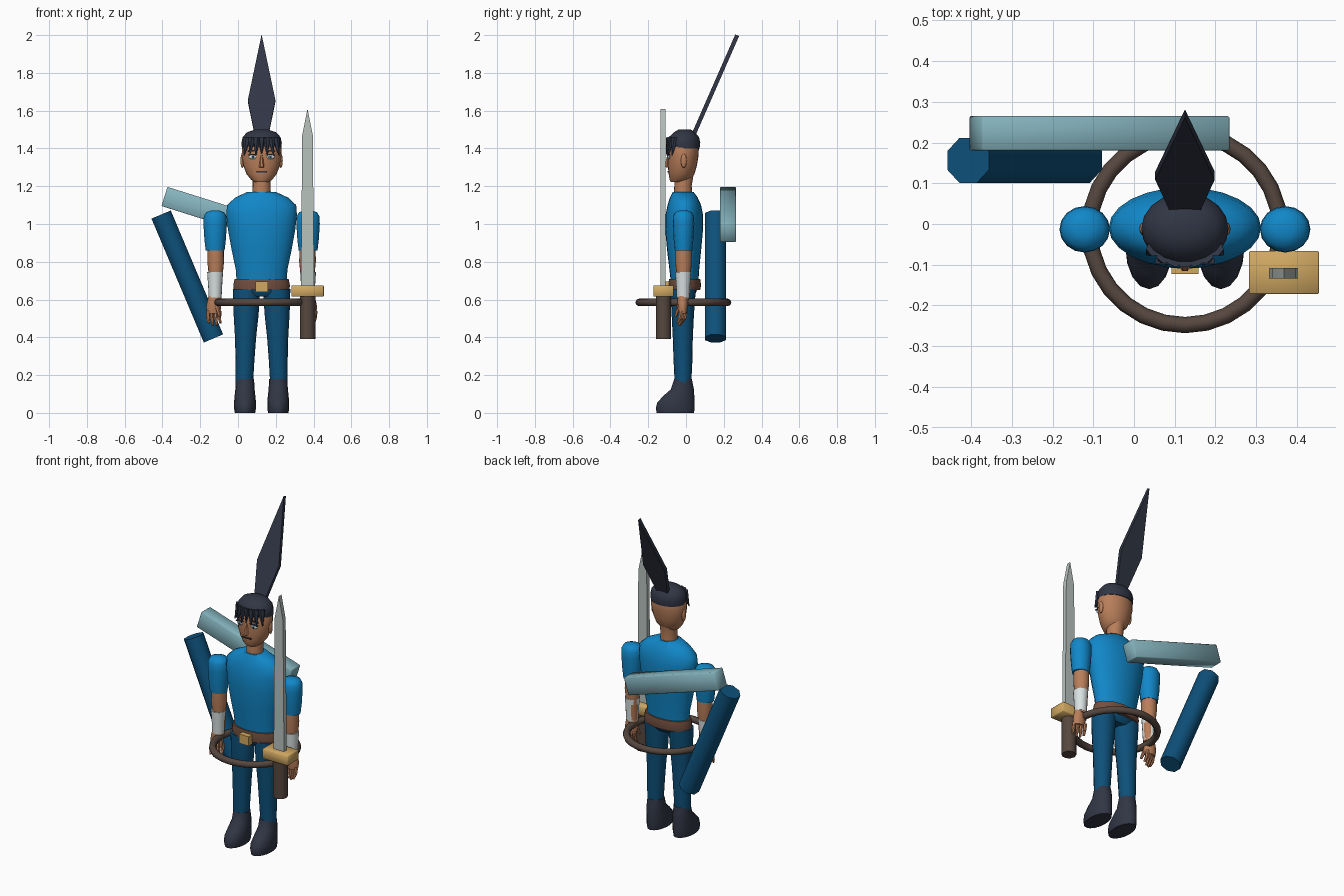
import bpy, bmesh, math
from mathutils import Vector, Matrix

if "Cube" in bpy.data.objects:
    bpy.data.objects.remove(bpy.data.objects["Cube"])

CX = 0.125  # middle of the figure


def mat(name, r, g, b):
    m = bpy.data.materials.new(name)
    lin = [((c / 255 + 0.055) / 1.055) ** 2.4 for c in (r, g, b)]
    m.diffuse_color = (*lin, 1)
    m.use_nodes = True
    m.node_tree.nodes["Principled BSDF"].inputs["Base Color"].default_value = m.diffuse_color
    return m


BLUE = mat("shirt blue", 17, 135, 200)
NAVY = mat("navy", 13, 80, 122)
DARK = mat("charcoal", 49, 54, 69)
SKIN = mat("skin", 184, 126, 90)
BROWN = mat("brown", 86, 71, 63)
LEATHER = mat("belt leather", 116, 80, 64)
GOLD = mat("gold", 208, 168, 98)
PALE = mat("pale blue", 132, 178, 188)
STEEL = mat("steel", 184, 194, 190)
WHITE = mat("white cloth", 218, 226, 226)


def finish(bm, name, material):
    bmesh.ops.recalc_face_normals(bm, faces=bm.faces)
    me = bpy.data.meshes.new(name)
    bm.to_mesh(me)
    bm.free()
    me.materials.append(material)
    ob = bpy.data.objects.new(name, me)
    bpy.context.collection.objects.link(ob)
    return ob


def loft(name, material, rings, n=20):
    """Stack of ellipses; each ring is (z, x centre, half width, front y, back y)."""
    bm = bmesh.new()
    loops = []
    for z, cx, rx, y0, y1 in rings:
        cy, ry = (y0 + y1) / 2, (y1 - y0) / 2
        loops.append([bm.verts.new((cx + rx * math.cos(2 * math.pi * i / n),
                                    cy + ry * math.sin(2 * math.pi * i / n), z)) for i in range(n)])
    for a, b in zip(loops, loops[1:]):
        for i in range(n):
            j = (i + 1) % n
            bm.faces.new((a[i], a[j], b[j], b[i]))
    bm.faces.new(loops[0])
    bm.faces.new(loops[-1])
    return finish(bm, name, material)


def rod(name, material, a, b, r1, r2, n=8):
    """Tapered cylinder from a to b."""
    a, b = Vector(a), Vector(b)
    d = b - a
    bm = bmesh.new()
    m = (Matrix.Translation((a + b) / 2) @ d.to_track_quat('Z', 'Y').to_matrix().to_4x4()
         @ Matrix.Rotation(math.pi / n, 4, 'Z'))
    bmesh.ops.create_cone(bm, cap_ends=True, segments=n, radius1=r1, radius2=r2, depth=d.length, matrix=m)
    return finish(bm, name, material)


def box(name, material, centre, size, tilt=0, bevel=0):
    bm = bmesh.new()
    bmesh.ops.create_cube(bm, size=1, matrix=Matrix.Translation(centre)
                          @ Matrix.Rotation(tilt, 4, 'Y') @ Matrix.Diagonal((*size, 1)))
    if bevel:
        bmesh.ops.bevel(bm, geom=bm.edges[:], offset=bevel, segments=1, affect='EDGES')
    return finish(bm, name, material)


def ball(name, material, centre, radii):
    bm = bmesh.new()
    bmesh.ops.create_uvsphere(bm, u_segments=12, v_segments=8, radius=1,
                              matrix=Matrix.Translation(centre) @ Matrix.Diagonal((*radii, 1)))
    return finish(bm, name, material)


def plate(name, material, half_outline, thick):
    """Flat symmetric shape in xz from (half width, z) points, extruded along y."""
    pts = half_outline + [(-x, z) for x, z in reversed(half_outline) if x > 0]
    bm = bmesh.new()
    f = bm.faces.new([bm.verts.new((x, -thick / 2, z)) for x, z in pts])
    ext = bmesh.ops.extrude_face_region(bm, geom=[f])
    bmesh.ops.translate(bm, vec=(0, thick, 0),
                        verts=[v for v in ext["geom"] if isinstance(v, bmesh.types.BMVert)])
    return finish(bm, name, material)


# Torso, belt and hips
loft("shirt", BLUE, [(z, CX, r, a, b) for z, r, a, b in (
    (.69, .132, -.08, .065), (.76, .137, -.088, .07), (.86, .158, -.1, .08), (.97, .178, -.11, .09),
    (1.05, .187, -.108, .09), (1.1, .183, -.098, .08), (1.14, .14, -.085, .062), (1.17, .075, -.07, .04))], 24)
loft("belt", LEATHER, [(z, CX, r, a, b) for z, r, a, b in (
    (.65, .147, -.09, .075), (.675, .15, -.094, .08), (.71, .143, -.09, .075))], 24)
loft("hips", NAVY, [(.615, CX, .11, -.06, .035), (.64, CX, .135, -.078, .055), (.665, CX, .14, -.082, .062)])
box("buckle", GOLD, (CX, -.105, .667), (.066, .035, .056))

# Neck and head
loft("neck", SKIN, [(1.14, CX, .05, -.065, .035), (1.2, CX, .047, -.062, .03), (1.26, CX, .048, -.06, .04)])
loft("head", SKIN, [(z, CX, r, a, b) for z, r, a, b in (
    (1.222, .04, -.08, .0), (1.235, .056, -.087, .025), (1.265, .08, -.092, .045), (1.31, .097, -.096, .058),
    (1.36, .106, -.098, .066), (1.4, .104, -.096, .068), (1.44, .09, -.08, .06))], 24)
rod("nose", SKIN, (CX, -.094, 1.365), (CX, -.103, 1.3), .006, .014, 6)
box("mouth", DARK, (CX, -.094, 1.277), (.056, .008, .007))

# Hair cap, bangs and raised ponytail
loft("hair_cap", DARK, [(z, CX, r, a, b) for z, r, a, b in (
    (1.4, .104, -.088, .073), (1.43, .107, -.1, .077), (1.46, .1, -.092, .07),
    (1.485, .078, -.066, .05), (1.5, .035, -.04, .025))], 18)
for i in range(-3, 4):
    x = i * .029
    y = -.015 - .09 * math.sqrt(1 - (x / .12) ** 2)
    rod("bang", DARK, (CX + x * .85, y + .018, 1.455), (CX + x * 1.08, y + .002, 1.37 - .008 * (i % 2)), .022, .002, 6)
tail = plate("ponytail", DARK, [(.032, 0), (.073, .22), (0, .6)], .022)
tail.location = (CX, .03, 1.45)
tail.rotation_euler = (math.radians(-23.7), 0, 0)

# Paired parts: face, arms, hands, legs, boots
for s in (-1, 1):
    ball("ear", SKIN, (CX + s * .102, -.012, 1.335), (.01, .016, .038))
    ex = CX + s * .046
    ball("eye", WHITE, (ex, -.09, 1.355), (.023, .007, .012))
    ball("iris", PALE, (ex, -.096, 1.355), (.009, .004, .011))
    ball("pupil", DARK, (ex, -.099, 1.355), (.005, .003, .006))
    box("eyelash", DARK, (ex, -.092, 1.368), (.05, .014, .005), s * .1)
    box("eyebrow", DARK, (ex, -.091, 1.388), (.052, .012, .008), s * .1)

    ax = CX + s * .246
    loft("sleeve", BLUE, [(z, ax + s * o, r, -.013 - r * .92, -.013 + r * .92) for z, o, r in (
        (.86, 0, .05), (.92, 0, .057), (1.0, 0, .062), (1.04, 0, .06), (1.062, 0, .048), (1.072, 0, .02))], 16)
    loft("forearm", SKIN, [(z, ax - s * .003, r, -.013 - r, -.013 + r) for z, r in (
        (.6, .03), (.74, .038), (.8, .044), (.87, .043))], 16)
    loft("bracer", WHITE, [(z, ax, r, -.015 - r, -.015 + r) for z, r in (
        (.61, .034), (.67, .037), (.745, .042))], 16)
    hx = ax + s * .008
    loft("palm", SKIN, [(z, hx, rx, -.018 - ry, -.018 + ry) for z, rx, ry in (
        (.525, .034, .022), (.56, .04, .027), (.59, .034, .028), (.62, .026, .026))], 12)
    for k in range(4):
        fx = hx + (k - 1.5) * .02
        fy = -.012 - (k - 1.5) * .008 * s
        tip = .475 - (.012 if k in (1, 2) else 0)
        rod("finger", SKIN, (fx, fy, .54), (fx, fy - .008, .5), .011, .01, 6)
        rod("fingertip", SKIN, (fx, fy - .008, .503), (fx - s * .006, fy - .022, tip), .01, .006, 6)
    rod("thumb", SKIN, (hx - s * .015, -.035, .575), (hx - s * .032, -.055, .51), .013, .007, 6)

    lx = CX + s * .082
    loft("leg", NAVY, [(z, lx + s * o, r, a, b) for z, o, r, a, b in (
        (.16, .009, .046, -.06, .028), (.28, .006, .05, -.066, .034), (.4, .003, .056, -.07, .036),
        (.52, 0, .066, -.076, .042), (.6, -.001, .07, -.08, .048), (.655, -.001, .071, -.08, .052))], 16)
    loft("boot", DARK, [(z, lx + s * .006, r, a, b) for z, r, a, b in (
        (0, .054, -.155, .042), (.025, .058, -.16, .046), (.055, .058, -.152, .046),
        (.09, .055, -.12, .044), (.125, .051, -.08, .042), (.18, .048, -.062, .031))], 16)

# Hoop around the hips
bm = bmesh.new()
N, M = 28, 8
hoop = [[bm.verts.new((CX + (.234 + .02 * math.cos(v)) * math.cos(u),
                       -.014 + (.234 + .02 * math.cos(v)) * math.sin(u), .585 + .02 * math.sin(v)))
         for v in (2 * math.pi * j / M for j in range(M))]
        for u in (2 * math.pi * i / N for i in range(N))]
for i in range(N):
    for j in range(M):
        a, b = hoop[i], hoop[(i + 1) % N]
        bm.faces.new((a[j], b[j], b[(j + 1) % M], a[(j + 1) % M]))
finish(bm, "hoop", BROWN)

# Sword
SX, SY = .368, -.119
rod("sword_grip", BROWN, (SX, SY, .39), (SX, SY, .63), .041, .041, 10)
box("sword_guard", GOLD, (SX, SY, .645), (.172, .106, .06), 0, .003)
blade = plate("sword_blade", STEEL, [(.035, .66), (.028, 1.47), (0, 1.61)], .026)
blade.location = (SX, SY - .002, 0)

# Slung roll and bar behind the back
rod("back_roll", NAVY, (-.407, .156, 1.05), (-.13, .156, .394), .06, .06, 8)
box("back_bar", PALE, (-.085, .2225, 1.05), (.638, .085, .106), math.radians(17.5), .004)

for ob in bpy.context.collection.objects:
    ob.select_set(True)
    bpy.context.view_layer.objects.active = ob
bpy.ops.object.shade_smooth_by_angle(angle=math.radians(46))
